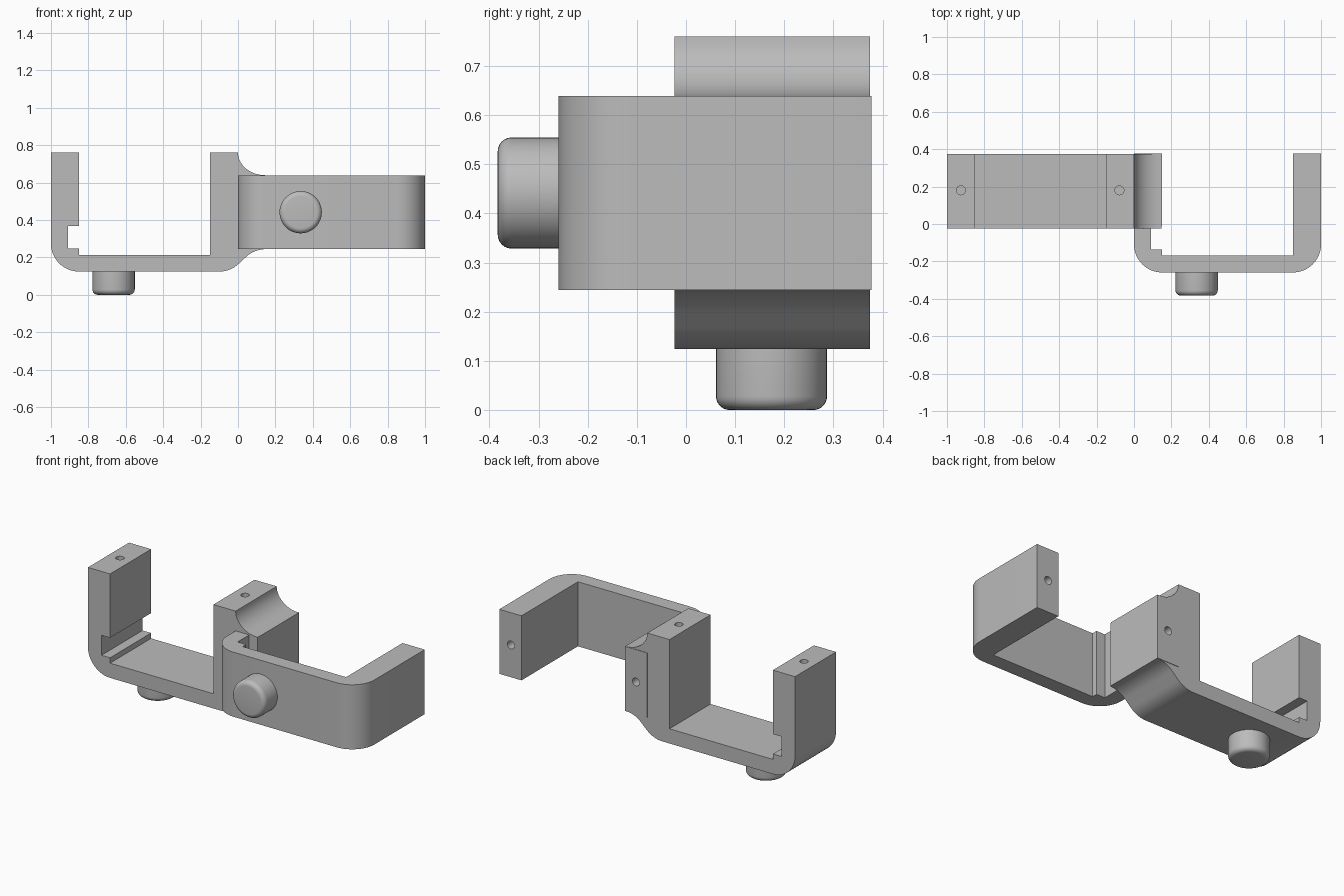
import bpy, bmesh
from math import sin, cos, pi, radians
from mathutils import Matrix, Vector

if "Cube" in bpy.data.objects:
    bpy.data.objects.remove(bpy.data.objects["Cube"])

grey = bpy.data.materials.new("plain grey")
grey.use_nodes = True
colour = (0.5, 0.5, 0.5, 1)
grey.diffuse_color = colour
grey.node_tree.nodes["Principled BSDF"].inputs["Base Color"].default_value = colour

BASE, TOP, FLOOR, POST, R = 0.124, 0.76, 0.214, 0.15, 0.15
SHIFT = 0.383

# Each bracket is drawn as a profile (u, v) with depth w, then stood up or laid flat
UPRIGHT = Matrix(((1, 0, 0, 0), (0, 0, 1, 0), (0, 1, 0, 0), (0, 0, 0, 1)))
FLAT = Matrix(((1, 0, 0, 1), (0, 1, 0, -SHIFT), (0, 0, 1, 0), (0, 0, 0, 1)))


def arc(cu, cv, ru, rv, start, end, steps=12):
    angles = [radians(start + (end - start) * i / steps) for i in range(steps + 1)]
    return [(cu + ru * cos(a), cv + rv * sin(a)) for a in angles]


def finish(name, bm, frame):
    bm.transform(frame)
    bmesh.ops.recalc_face_normals(bm, faces=bm.faces)
    mesh = bpy.data.meshes.new(name)
    bm.to_mesh(mesh)
    bm.free()
    mesh.materials.append(grey)
    ob = bpy.data.objects.new(name, mesh)
    bpy.context.collection.objects.link(ob)
    return ob


def extrude(name, outline, low, high, frame):
    bm = bmesh.new()
    face = bm.faces.new([bm.verts.new((u, v, low)) for u, v in outline])
    new = bmesh.ops.extrude_face_region(bm, geom=[face])["geom"]
    bmesh.ops.translate(bm, vec=(0, 0, high - low),
                        verts=[g for g in new if isinstance(g, bmesh.types.BMVert)])
    return finish(name, bm, frame)


def knob(name, w, frame):
    bm = bmesh.new()
    depth = BASE + 0.01
    place = Matrix.Translation((-0.665, depth / 2, w)) @ Matrix.Rotation(pi / 2, 4, "X")
    bmesh.ops.create_cone(bm, cap_ends=True, segments=48, radius1=0.113,
                          radius2=0.113, depth=depth, matrix=place)
    rim = [e for e in bm.edges if all(v.co.y < 0.01 for v in e.verts)]
    bmesh.ops.bevel(bm, geom=rim, offset=0.028, segments=6, profile=0.5, affect="EDGES")
    return finish(name, bm, frame)


def smooth(ob):
    bpy.ops.object.select_all(action="DESELECT")
    ob.select_set(True)
    bpy.context.view_layer.objects.active = ob
    for mod in list(ob.modifiers):
        bpy.ops.object.modifier_apply(modifier=mod.name)
    bpy.ops.object.shade_smooth_by_angle(angle=radians(30))


# Shared inside of the U, from the right post top to the left post top, with the slot
inside = [(-POST, TOP), (-POST, FLOOR), (-0.85, FLOOR), (-0.85, 0.247), (-0.908, 0.247),
          (-0.908, 0.369), (-0.85, 0.369), (-0.85, TOP), (-1, TOP)]
left_corner = arc(-1 + R, BASE + R, R, R, 180, 270)
right_corner = arc(-R, BASE + R, R, R, 270, 360)

# Flared joint on the upright bracket: S curve below, concave fillet above
LOW, HIGH, EDGE = 0.244, 0.639, 0.147
flare = (arc(-0.1, BASE + R, R, R, 270, 315, 8)
         + arc(EDGE, LOW - R, R, R, 135, 90, 8)
         + arc(EDGE, TOP, EDGE, TOP - HIGH, 270, 180))
upright = extrude("upright_bracket", inside + left_corner + flare[:-1] + [(0, TOP)],
                  -0.023, 0.374, UPRIGHT)
flat = extrude("flat_bracket", inside + left_corner + right_corner + [(0, TOP)],
               LOW, HIGH, FLAT)

# Pin holes in the post ends
bm = bmesh.new()
for frame, w in ((UPRIGHT, 0.18), (FLAT, 0.4415)):
    for u in (-0.925, -0.078):
        place = frame @ Matrix.Translation((u, TOP, w)) @ Matrix.Rotation(pi / 2, 4, "X")
        bmesh.ops.create_cone(bm, cap_ends=True, segments=24, radius1=0.024,
                              radius2=0.024, depth=0.24, matrix=place)
cutter = finish("pin_hole_cutter", bm, Matrix.Identity(4))
cutter.hide_render = True
cutter.display_type = "WIRE"
for ob in (upright, flat):
    mod = ob.modifiers.new("pin holes", "BOOLEAN")
    mod.operation, mod.solver, mod.object = "DIFFERENCE", "EXACT", cutter

parts = [upright, flat, knob("bottom_knob", 0.174, UPRIGHT), knob("front_knob", 0.4415, FLAT)]
for ob in parts:
    smooth(ob)
bpy.data.objects.remove(cutter)
